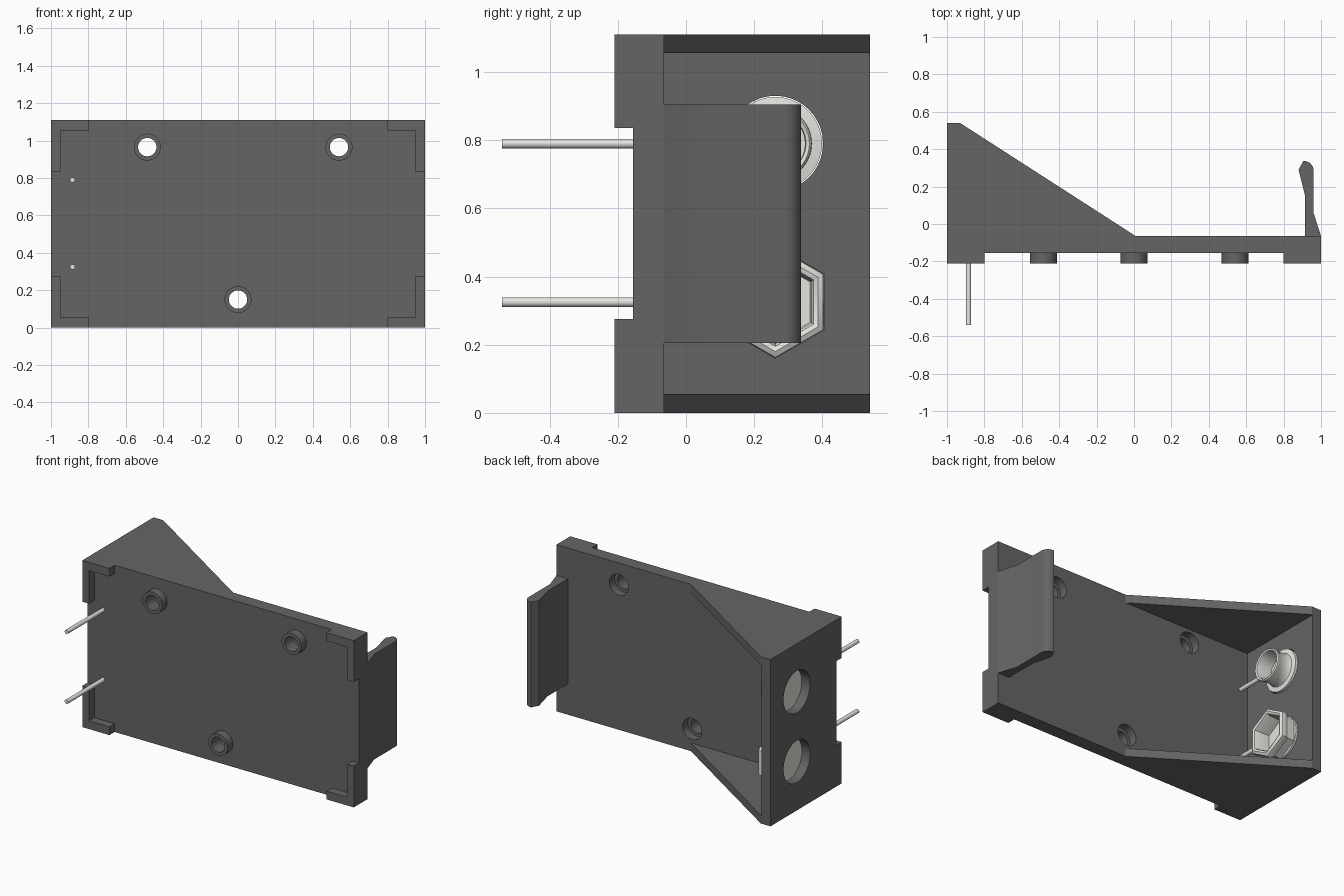
import bpy, bmesh, math
from mathutils import Vector

if "Cube" in bpy.data.objects:
    bpy.data.objects.remove(bpy.data.objects["Cube"])

def material(name, colour):
    m = bpy.data.materials.new(name)
    m.diffuse_color = (*colour, 1)
    m.use_nodes = True
    m.node_tree.nodes["Principled BSDF"].inputs["Base Color"].default_value = m.diffuse_color
    return m

PLASTIC = material("dark_plastic", (0.13, 0.13, 0.13))
METAL = material("metal", (0.78, 0.78, 0.74))
H = 1.11

def finish(name, bm, mat, smooth=False):
    bmesh.ops.remove_doubles(bm, verts=bm.verts, dist=1e-5)
    bmesh.ops.recalc_face_normals(bm, faces=bm.faces)
    me = bpy.data.meshes.new(name)
    bm.to_mesh(me)
    bm.free()
    ob = bpy.data.objects.new(name, me)
    bpy.context.collection.objects.link(ob)
    me.materials.append(mat)
    if smooth:
        bpy.ops.object.select_all(action='DESELECT')
        ob.select_set(True)
        bpy.context.view_layer.objects.active = ob
        bpy.ops.object.shade_smooth_by_angle(angle=math.radians(35))
    return ob

def prism(name, pts, direction, mat=PLASTIC, smooth=False):
    """Extrude a flat outline of 3D points along a direction."""
    bm = bmesh.new()
    face = bm.faces.new([bm.verts.new(p) for p in pts])
    ext = bmesh.ops.extrude_face_region(bm, geom=[face], use_keep_orig=True)
    moved = [g for g in ext['geom'] if isinstance(g, bmesh.types.BMVert)]
    bmesh.ops.translate(bm, verts=moved, vec=direction)
    return finish(name, bm, mat, smooth)

def box(name, x, y, z):
    pts = [(a, b, z[0]) for a, b in ((x[0], y[0]), (x[1], y[0]), (x[1], y[1]), (x[0], y[1]))]
    return prism(name, pts, (0, 0, z[1] - z[0]))

def lathe(name, profile, axis, centre, mat, n=40, smooth=True, closed=False):
    """Revolve (radius, position) pairs around the x or y axis."""
    bm = bmesh.new()
    rings = []
    for r, h in profile:
        ring = []
        for k in range(n):
            a = math.pi / 2 + 2 * math.pi * k / n
            c, s = r * math.cos(a), r * math.sin(a)
            p = (h, c, s) if axis == 'x' else (c, h, s)
            ring.append(bm.verts.new(Vector(p) + Vector(centre)))
        rings.append(ring)
    pairs = list(zip(rings, rings[1:]))
    if closed:
        pairs.append((rings[-1], rings[0]))
    for a, b in pairs:
        for k in range(n):
            j = (k + 1) % n
            bm.faces.new((a[k], a[j], b[j], b[k]))
    return finish(name, bm, mat, smooth)

def cut(target, cutter):
    mod = target.modifiers.new("cut", 'BOOLEAN')
    mod.operation, mod.solver, mod.object = 'DIFFERENCE', 'EXACT', cutter
    bpy.ops.object.select_all(action='DESELECT')
    target.select_set(True)
    bpy.context.view_layer.objects.active = target
    bpy.ops.object.modifier_apply(modifier=mod.name)
    bpy.data.objects.remove(cutter)

# Base plate with stepped screw holes and tubular standoffs
plate = box("base_plate", (-1, 1), (-0.155, -0.065), (0, H))
for i, (x, z) in enumerate([(-0.485, 0.965), (0.54, 0.965), (0, 0.15)]):
    cut(plate, lathe("hole_cutter", [(0, -0.3), (0.049, -0.3), (0.049, -0.12), (0.07, -0.12),
                                     (0.07, 0), (0, 0)], 'y', (x, 0, z), PLASTIC, smooth=False))
    lathe(f"standoff_{i}", [(0.049, -0.155), (0.072, -0.155), (0.072, -0.21), (0.049, -0.21)],
          'y', (x, 0, z), PLASTIC, closed=True)

# L-shaped corner feet on the front
for sx in (-1, 1):
    for top in (0, 1):
        outline = [(1, 0), (0.8, 0), (0.8, 0.055), (0.95, 0.055), (0.95, 0.275), (1, 0.275)]
        prism(f"corner_foot_{sx}_{top}",
              [(sx * x, -0.21, H - z if top else z) for x, z in outline], (0, 0.055, 0))

# Sloping side walls
for i, z in enumerate((0, H - 0.055)):
    prism(f"side_wall_{i}", [(-1, -0.065, z), (0.01, -0.065, z), (-0.93, 0.54, z), (-1, 0.54, z)],
          (0, 0, 0.055))

# End wall with two terminal holes
TY, Z_CUP, Z_HEX = 0.262, 0.79, 0.325
wall = box("end_wall", (-1, -0.935), (-0.065, 0.54), (0.055, H - 0.055))
for z in (Z_CUP, Z_HEX):
    cut(wall, lathe("wall_cutter", [(0, -1.1), (0.14, -1.1), (0.14, -0.8), (0, -0.8)],
                    'x', (0, TY, z), PLASTIC, smooth=False))

# Spring clip at the other end
clip = [(0.915, -0.065), (0.915, 0.15), (0.88, 0.29), (0.905, 0.337), (0.925, 0.335),
        (0.945, 0.323), (0.956, 0.307), (0.96, 0.29), (0.96, 0.06), (1, -0.065)]
prism("retaining_clip", [(x, y, 0.205) for x, y in clip], (0, 0, 0.7), smooth=True)

# Round snap terminal: flange and open cup
lathe("round_terminal", [(0, -0.94), (0.137, -0.94), (0.137, -0.92), (0.107, -0.915), (0.1, -0.9),
                         (0.1, -0.835), (0.106, -0.825), (0.106, -0.812), (0.1, -0.805),
                         (0.09, -0.81), (0.087, -0.825), (0.087, -0.915), (0, -0.915)],
      'x', (0, TY, Z_CUP), METAL)

# Hexagonal snap terminal: rear disc and socket with a rolled rim
lathe("hex_terminal_disc", [(0, -0.94), (0.139, -0.94), (0.139, -0.922), (0, -0.922)],
      'x', (0, TY, Z_HEX), METAL)
lathe("hex_terminal", [(0, -0.93), (0.14, -0.93), (0.142, -0.87), (0.158, -0.855), (0.166, -0.835),
                       (0.162, -0.815), (0.145, -0.805), (0.13, -0.812), (0.122, -0.835),
                       (0.118, -0.915), (0, -0.915)],
      'x', (0, TY, Z_HEX), METAL, n=6)

# Solder pins running through the plate to the terminals
for name, z, end in (("round_pin", Z_CUP, 0.168), ("hex_pin", Z_HEX, 0.145)):
    lathe(name, [(0, -0.54), (0.014, -0.54), (0.014, end), (0, end)],
          'y', (-0.885, 0, z), METAL, n=16)
